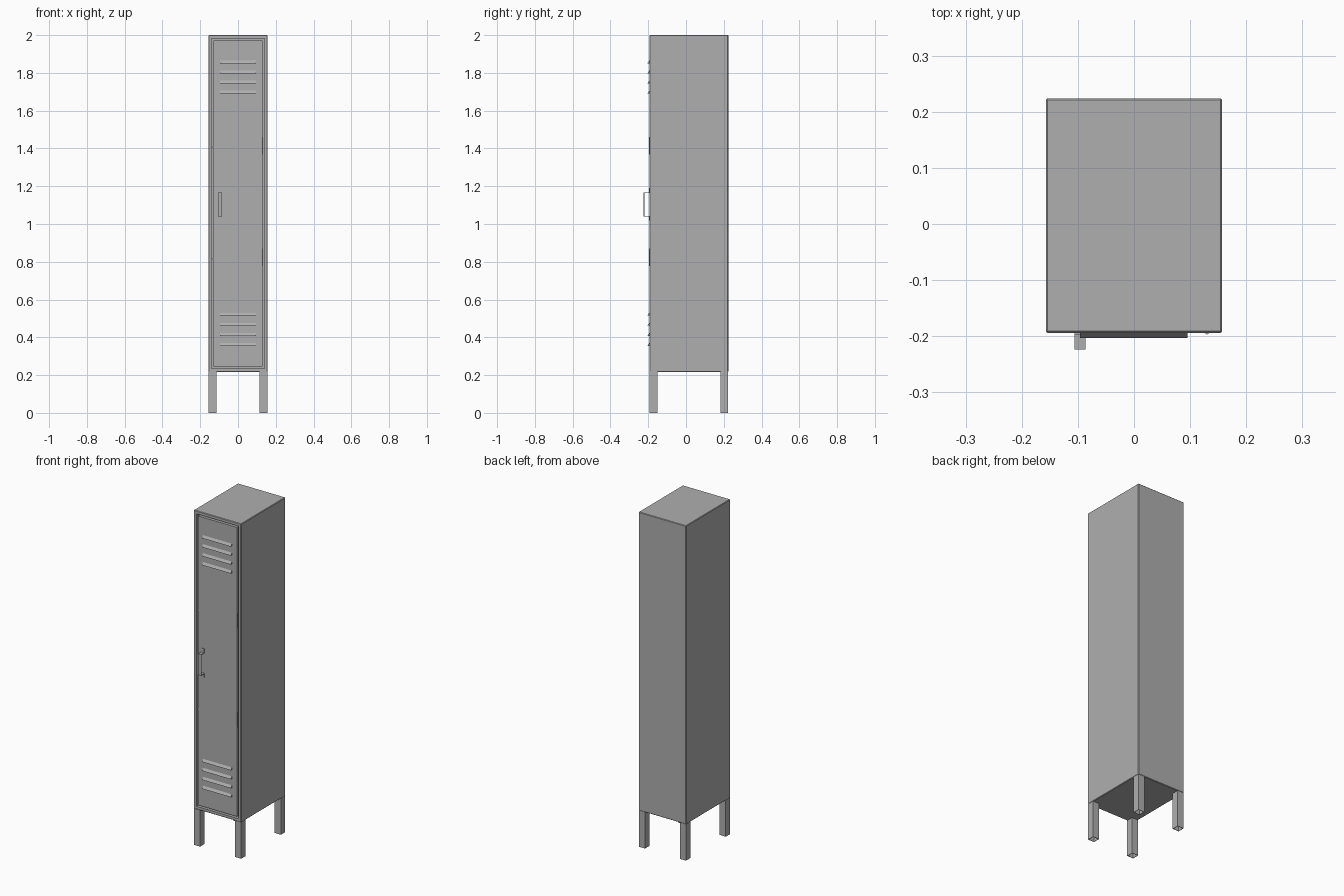
import bpy, bmesh
from mathutils import Vector

if "Cube" in bpy.data.objects:
    bpy.data.objects.remove(bpy.data.objects["Cube"])

# Dark grey painted steel
STEEL = bpy.data.materials.new("dark_grey_steel")
STEEL.diffuse_color = (0.43, 0.43, 0.43, 1)
STEEL.use_nodes = True
STEEL.node_tree.nodes["Principled BSDF"].inputs["Base Color"].default_value = STEEL.diffuse_color


def finish(name, bm):
    bmesh.ops.recalc_face_normals(bm, faces=bm.faces[:])
    mesh = bpy.data.meshes.new(name)
    bm.to_mesh(mesh)
    bm.free()
    mesh.materials.append(STEEL)
    ob = bpy.data.objects.new(name, mesh)
    bpy.context.collection.objects.link(ob)
    return ob


def box_bm(lo, hi, bevel=0.0):
    lo, hi = Vector(lo), Vector(hi)
    bm = bmesh.new()
    bmesh.ops.create_cube(bm, size=1)
    bmesh.ops.scale(bm, vec=hi - lo, verts=bm.verts)
    bmesh.ops.translate(bm, vec=(lo + hi) / 2, verts=bm.verts)
    if bevel:
        bmesh.ops.bevel(bm, geom=bm.edges[:], offset=bevel, segments=1,
                        profile=0.5, affect='EDGES')
    return bm


def box(name, lo, hi, bevel=0.0):
    return finish(name, box_bm(lo, hi, bevel))


def recess(bm, direction, rim, depth):
    """Inset the big face pointing along direction and sink it."""
    d = Vector(direction)
    bm.normal_update()
    face = max((f for f in bm.faces if f.normal.dot(d) > 0.99),
               key=lambda f: f.calc_area())
    bmesh.ops.inset_region(bm, faces=[face], thickness=rim)
    ext = bmesh.ops.extrude_discrete_faces(bm, faces=[face])
    verts = list(ext['faces'][0].verts)
    bmesh.ops.translate(bm, vec=-d * depth, verts=verts)


def extrude_profile(name, yz, x0, x1):
    bm = bmesh.new()
    face = bm.faces.new([bm.verts.new((x0, y, z)) for y, z in yz])
    ext = bmesh.ops.extrude_face_region(bm, geom=[face])
    verts = [v for v in ext['geom'] if isinstance(v, bmesh.types.BMVert)]
    bmesh.ops.translate(bm, vec=(x1 - x0, 0, 0), verts=verts)
    return finish(name, bm)


W, FRONT, BACK = 0.157, -0.194, 0.224
BASE, TOP = 0.217, 2.0

# Cabinet with a recessed door opening
bm = box_bm((-W, FRONT, BASE), (W, BACK, TOP), 0.003)
recess(bm, (0, -1, 0), 0.021, 0.03)
finish("cabinet_body", bm)

# Door panel, separated from the frame by a narrow gap
box("door", (-0.129, FRONT, 0.245), (0.129, FRONT + 0.026, 1.972))

# Sloped vent louvres, top and bottom groups
for group, z_top in (("upper", 1.858), ("lower", 0.522)):
    for i in range(4):
        z = z_top - i * 0.0535
        extrude_profile(f"{group}_vent_{i + 1}",
                        [(FRONT, z + 0.008), (-0.203, z - 0.005),
                         (-0.203, z - 0.007), (FRONT, z - 0.007)],
                        -0.096, 0.095)

# Bent strap handle with mounting tabs
t, d, out = 0.003, FRONT, -0.224
extrude_profile("handle", [
    (d, 1.190), (d - t, 1.190), (d - t, 1.167), (out, 1.167),
    (out, 1.040), (d - t, 1.040), (d - t, 1.018), (d, 1.018),
    (d, 1.040 + t), (out + t, 1.040 + t),
    (out + t, 1.167 - t), (d, 1.167 - t)], -0.106, -0.086)

# Hinge barrels on the right, catches in the gap on the left
for name, z in (("upper", 1.415), ("lower", 0.823)):
    bm = bmesh.new()
    bmesh.ops.create_cone(bm, cap_ends=True, segments=6,
                          radius1=0.003, radius2=0.003, depth=0.092)
    bmesh.ops.translate(bm, vec=(0.130, FRONT, z), verts=bm.verts)
    finish(f"{name}_hinge", bm)
    box(f"{name}_catch", (-0.136, FRONT + 0.004, z - 0.012),
        (-0.126, FRONT + 0.02, z - 0.004))

# Square tube legs, open underneath and set just inside the body faces
S, E = 0.041, 0.001
for side, x in (("left", -W + E), ("right", W - S - E)):
    for end, y in (("front", FRONT + E), ("back", BACK - S - E)):
        bm = box_bm((x, y, 0), (x + S, y + S, BASE + 0.001))
        recess(bm, (0, 0, -1), 0.003, 0.2)
        finish(f"{end}_{side}_leg", bm)
